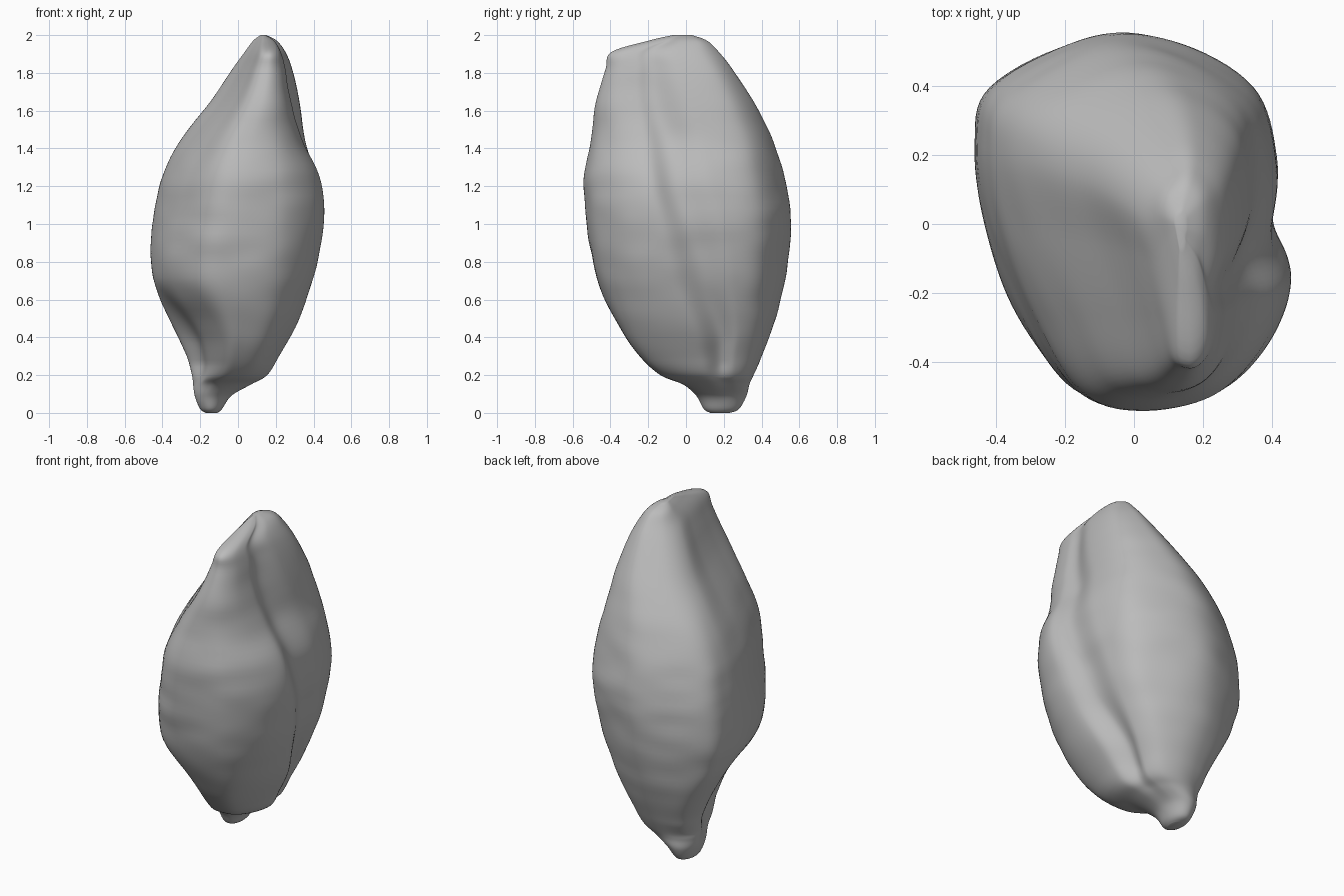
import bpy, bmesh, math
from mathutils import Vector, noise

cube = bpy.data.objects.get("Cube")
if cube:
    bpy.data.objects.remove(cube)

# Height, then left/right and front/back extents of the husk at that height
LEVELS = [
    (0, -.17, -.11, .13, .23), (.02, -.2, -.085, .095, .28),
    (.09, -.23, -.035, .055, .32), (.15, -.24, .07, -.015, .335),
    (.2, -.245, .155, -.135, .355), (.3, -.27, .215, -.245, .395),
    (.45, -.34, .3, -.35, .45), (.65, -.43, .38, -.45, .505),
    (.85, -.462, .432, -.503, .535), (1.05, -.445, .457, -.53, .545),
    (1.25, -.402, .437, -.54, .51), (1.45, -.3, .37, -.502, .45),
    (1.65, -.145, .325, -.475, .35), (1.82, -.03, .285, -.425, .24),
    (1.91, .035, .25, -.395, .17), (1.97, .08, .205, -.2, .11),
    (2, .12, .15, -.07, .03),
]

# Outlines inside a unit box, counter-clockwise from the front ridge;
# the fifth point is the groove between the front and back lobes
STEM = [(math.sin(i * math.tau / 14), -math.cos(i * math.tau / 14)) for i in range(14)]
LOW = [(.16, -1), (.6, -.91), (.91, -.5), (1, 0), (.73, .33), (.78, .58), (.56, .85),
       (.1, 1), (-.38, 1), (-.84, .85), (-1, .48), (-.68, .08), (-.53, -.5), (-.16, -.93)]
MIDDLE = [(-.03, -1), (.53, -.92), (.86, -.63), (1, -.2), (.86, .14), (.87, .47), (.7, .76),
          (.2, .98), (-.3, 1), (-.91, .73), (-1, .38), (-.95, -.05), (-.77, -.5), (-.43, -.9)]
UPPER = [(0, -1), (.5, -.92), (.84, -.66), (1, -.34), (.89, -.08), (.92, .3), (.77, .72),
         (.25, .97), (-.25, 1), (-.87, .74), (-1, .42), (-.9, -.05), (-.68, -.5), (-.38, -.9)]
HIGH = [(.15, -1), (.45, -.95), (.68, -.78), (.78, -.5), (.75, -.25), (1, .15), (.92, .7),
        (.4, .97), (-.1, 1), (-.77, .8), (-1, .47), (-.73, 0), (-.45, -.5), (-.2, -.9)]
KEYS = [(.06, STEM), (.26, LOW), (.38, LOW), (.7, MIDDLE), (1.2, UPPER), (1.75, HIGH)]


def spline(points, steps, closed):
    """Smooth curve through points of any dimension."""
    n = len(points)
    pick = (lambda i: points[i % n]) if closed else (lambda i: points[max(0, min(n - 1, i))])
    result = []
    for i in range(n if closed else n - 1):
        for s in range(steps):
            t = s / steps
            result.append([
                b + t * ((c - a) + t * ((2 * a - 5 * b + 4 * c - d) + t * (3 * (b - c) + d - a))) / 2
                for a, b, c, d in zip(pick(i - 1), pick(i), pick(i + 1), pick(i + 2))])
    if not closed:
        result.append(list(points[-1]))
    return result


def outline_at(z):
    """Blend the outlines around the given height."""
    for (z0, lower), (z1, upper) in zip(KEYS, KEYS[1:]):
        if z <= z1 or upper is HIGH:
            t = max(0, min(1, (z - z0) / (z1 - z0)))
            t = (t + t * t * (3 - 2 * t)) / 2
            return [Vector(p).lerp(Vector(q), t) for p, q in zip(lower, upper)]


# Husk body: loft the blended outlines through the levels
bm = bmesh.new()
rings = []
for z, left, right, front, back in spline(LEVELS, 6, False):
    ring = []
    for u, v in spline(outline_at(z), 8, True):
        x = (left + right + u * (right - left)) / 2
        y = (front + back + v * (back - front)) / 2
        # Faint uneven ripples in the skin
        ripple = noise.noise(Vector((x * 4, y * 4, z * 9))) * .014
        scale = 1 + ripple * math.sin(math.pi * z / 2)
        ring.append(bm.verts.new((x * scale, y * scale, z)))
    rings.append(ring)
for low, high in zip(rings, rings[1:]):
    for i in range(len(low)):
        j = (i + 1) % len(low)
        bm.faces.new((low[i], low[j], high[j], high[i]))
bm.faces.new(rings[0][::-1])
bm.faces.new(rings[-1])
mesh = bpy.data.meshes.new("seed_husk")
bm.to_mesh(mesh)
bm.free()
husk = bpy.data.objects.new("seed_husk", mesh)
bpy.context.collection.objects.link(husk)

# Plain grey skin
grey = bpy.data.materials.new("plain grey")
grey.use_nodes = True
colour = (.5, .5, .5, 1)
grey.diffuse_color = colour
grey.node_tree.nodes["Principled BSDF"].inputs["Base Color"].default_value = colour
mesh.materials.append(grey)
for face in mesh.polygons:
    face.use_smooth = True
